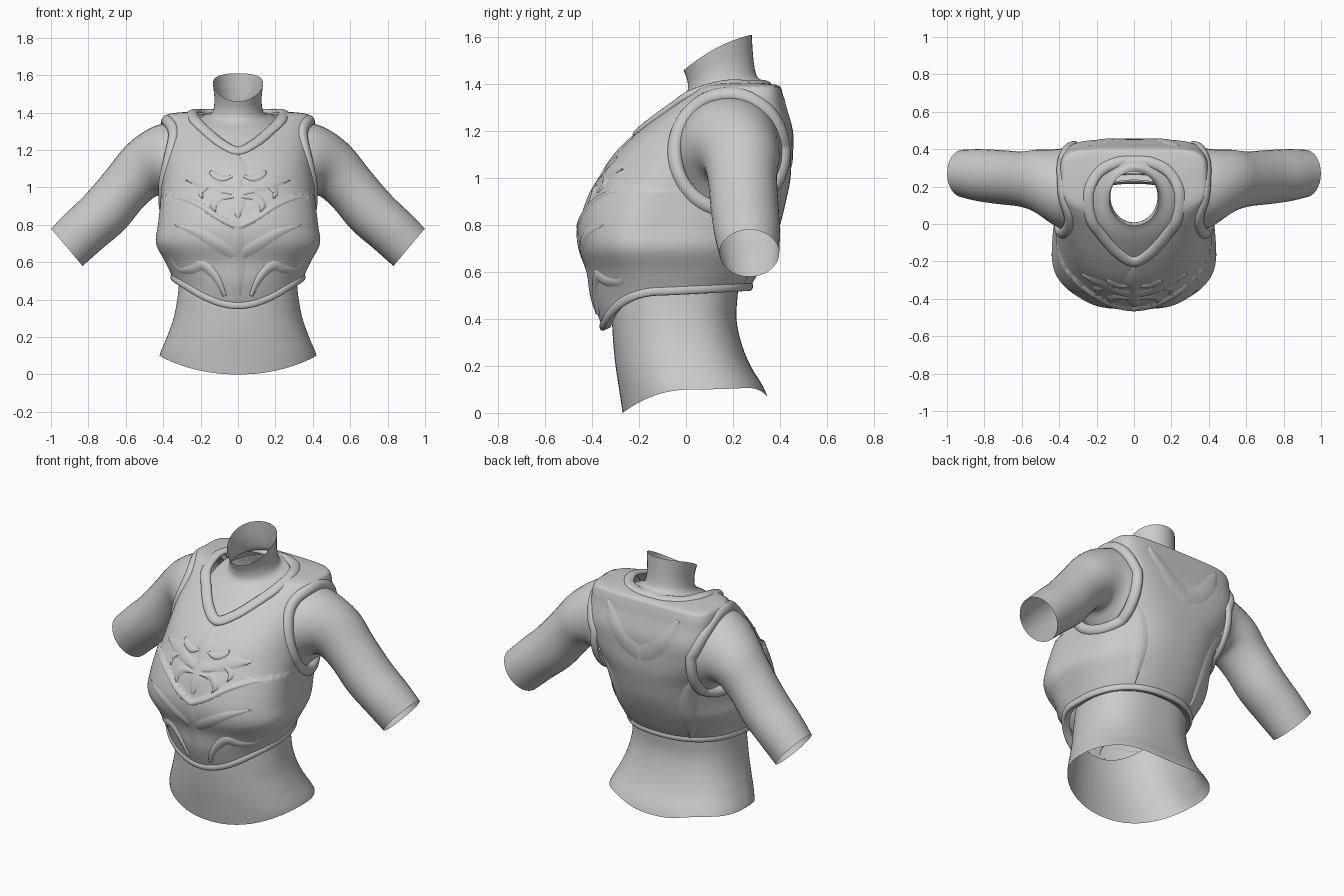
import bpy, bmesh, math
from mathutils import Vector

if "Cube" in bpy.data.objects:
    bpy.data.objects.remove(bpy.data.objects["Cube"])

grey = bpy.data.materials.new("plain grey")
grey.diffuse_color = (0.6, 0.6, 0.6, 1)
grey.use_nodes = True
grey.node_tree.nodes["Principled BSDF"].inputs["Base Color"].default_value = grey.diffuse_color


def make(name, verts, faces, angle=50):
    me = bpy.data.meshes.new(name)
    me.from_pydata(verts, [], faces)
    ob = bpy.data.objects.new(name, me)
    bpy.context.collection.objects.link(ob)
    me.materials.append(grey)
    bm = bmesh.new()
    bm.from_mesh(me)
    bmesh.ops.recalc_face_normals(bm, faces=bm.faces)
    bmesh.ops.delete(bm, geom=[v for v in bm.verts if not v.link_faces], context='VERTS')
    bm.to_mesh(me)
    bm.free()
    bpy.ops.object.select_all(action='DESELECT')
    ob.select_set(True)
    bpy.context.view_layer.objects.active = ob
    bpy.ops.object.shade_smooth_by_angle(angle=math.radians(angle))


def grid(name, rows, closed=True, keep=None, angle=50):
    n = len(rows[0])
    verts = [Vector(p) for r in rows for p in r]
    faces = []
    for i in range(len(rows) - 1):
        for j in range(n if closed else n - 1):
            k = (j + 1) % n
            f = (i * n + j, i * n + k, (i + 1) * n + k, (i + 1) * n + j)
            if keep is None or keep(sum((verts[a] for a in f), Vector()) / 4):
                faces.append(f)
    make(name, verts, faces, angle)


def smooth(pts, n=8, closed=False):
    """Catmull-Rom curve through points of any size."""
    out, m = [], len(pts)
    for i in range(m if closed else m - 1):
        g = lambda k: pts[k % m] if closed else pts[min(max(k, 0), m - 1)]
        for s in range(n):
            t = s / n
            out.append(tuple(0.5 * (2 * b + (c - a) * t + (2 * a - 5 * b + 4 * c - d) * t * t
                       + (3 * b - a - 3 * c + d) * t ** 3)
                       for a, b, c, d in zip(g(i - 1), g(i), g(i + 1), g(i + 2))))
    return out if closed else out + [tuple(pts[-1])]


def lookup(table, k):
    for a, b in zip(table, table[1:]):
        if k <= b[0]:
            t = max(0, (k - a[0]) / (b[0] - a[0]))
            return [p + (q - p) * t for p, q in zip(a, b)]
    return list(table[-1])


def rim(name, path, r, outward, height=.8):
    """Rounded half-round moulding lying on the shell along a closed path."""
    pts = [Vector(p) for p in path]
    rows = []
    for i, p in enumerate(pts):
        t = (pts[(i + 1) % len(pts)] - pts[i - 1]).normalized()
        n = outward(p)
        n = (n - t * n.dot(t)).normalized()
        b = t.cross(n)
        rows.append([p + b * r * math.cos(a) + n * r * height * math.sin(a)
                     for a in (math.radians(-25 + 23 * k) for k in range(11))])
    grid(name, rows + rows[:1], closed=False, angle=80)


# Armour profile: key, z, half width, front y, back y, middle y, front and back squareness
ARMOUR = smooth([
    (.34, .34, .31, -.335, .22, -.08, 2, 2.2), (.42, .42, .325, -.365, .24, -.09, 2, 2.2),
    (.50, .50, .34, -.39, .255, -.1, 2, 2.3), (.60, .60, .385, -.405, .31, -.12, 2.1, 2.4),
    (.70, .70, .435, -.44, .36, -.14, 2.2, 2.4), (.80, .80, .425, -.445, .40, -.13, 2.2, 2.5),
    (.92, .92, .412, -.41, .43, -.08, 2.2, 2.8), (1.0, 1.0, .41, -.365, .445, .0, 2.3, 3.3),
    (1.1, 1.1, .41, -.30, .45, .1, 2.4, 4.2), (1.2, 1.2, .405, -.20, .45, .15, 2.5, 5),
    (1.3, 1.3, .40, -.08, .425, .2, 2.6, 5), (1.365, 1.365, .392, .01, .41, .22, 2.8, 5),
    (1.41, 1.395, .36, .07, .39, .22, 3, 4.5), (1.55, 1.41, .18, .13, .28, .22, 2, 2)])


def neckline(x):
    """Height of the sweetheart edge of the lower plate."""
    return lookup([(0, .80), (.1, .85), (.2, .915), (.3, .955), (.38, .955), (.5, .93)], abs(x))[1]


def ring_point(t, key, grow=0.0):
    _, z, w, f, b, yc, nf, nb = lookup(ARMOUR, key)
    c, s = math.cos(t), math.sin(t)
    n, d = (nf, yc - f) if s < 0 else (nb, b - yc)
    x = w * math.copysign(abs(c) ** (2 / n), c)
    y = yc + d * math.copysign(abs(s) ** (2 / n), s)
    if z < neckline(x):
        grow += .012 * min(1, max(0, .2 - 2 * s))
    return Vector((x, y, z)) + Vector((x, y - yc, 0)).normalized() * grow


def surface_y(x, z, side=-1):
    _, _, w, f, b, yc, nf, nb = lookup(ARMOUR, z)
    n, d = (nf, yc - f) if side < 0 else (nb, b - yc)
    y = yc + side * d * max(0, 1 - abs(x / w) ** n) ** (1 / n)
    return y - .012 if side < 0 and z < neckline(x) else y


def surface_x(y, z):
    _, _, w, f, b, yc, nf, nb = lookup(ARMOUR, z)
    n, d = (nf, yc - f) if y < yc else (nb, b - yc)
    return w * max(0, 1 - abs((y - yc) / d) ** n) ** (1 / n)


def low_edge(t):
    s = math.sin(t)
    return .50 - .15 * abs(s) ** 2.2 if s < 0 else .50 + .02 * s


# Neck opening outline, half from the front then mirrored
front_half = [(x, surface_y(x, z) + .004, z) for x, z in ((0, 1.195), (.09, 1.235), (.175, 1.305), (.23, 1.36))]
half = front_half + [(.245, .16, 1.398), (.195, .27, 1.4), (.1, .325, 1.4), (0, .335, 1.395)]
opening = smooth(half + [(-x, y, z) for x, y, z in half[-2:0:-1]], 8, True)


def in_opening(p):
    hit = False
    for a, b in zip(opening, opening[1:] + opening[:1]):
        if (a[1] > p.y) != (b[1] > p.y) and p.x < a[0] + (b[0] - a[0]) * (p.y - a[1]) / (b[1] - a[1]):
            hit = not hit
    return hit


ARM_Y, ARM_Z, ARM_RY, ARM_RZ = .183, 1.11, .232, .247


def keep_armour(p):
    if p.z > 1.12 and in_opening(p):
        return False
    return not (abs(p.x) > .25 and ((p.y - ARM_Y) / ARM_RY) ** 2 + ((p.z - ARM_Z) / ARM_RZ) ** 2 < .93)


# Breastplate shell with neck and arm openings and a turned-in lower lip
N, M = 160, 90
angles = [2 * math.pi * j / N for j in range(N)]
shell = [[ring_point(t, low_edge(t) + (1.55 - low_edge(t)) * i / M) for t in angles] for i in range(M + 1)]
lip = [ring_point(t, low_edge(t), -.03) + Vector((0, 0, .015)) for t in angles]
grid("breastplate", [lip] + shell, keep=keep_armour)

# Rolled rims
rim("neck_rim", opening, .03, lambda p: Vector((p.x * .6, min(0, p.y - .15) * 1.5, .7)), .6)
rim("bottom_rim", [ring_point(t, low_edge(t) + .02, -.002) for t in angles], .02,
    lambda p: Vector((p.x, p.y + .05, 0)), .6)
for s in (-1, 1):
    path = []
    for j in range(56):
        a = 2 * math.pi * j / 56
        y, z = ARM_Y + ARM_RY * math.cos(a), ARM_Z + ARM_RZ * math.sin(a)
        path.append((s * max(.325, surface_x(y, z) - .012), y, z))
    rim("arm_rim", smooth(path, 2, True), .032,
        lambda p: Vector((s, (p.y - ARM_Y) * 3, max(0, p.z - ARM_Z) * 2)), .85)


def ribbon(name, pts, height, side=-1, mirror=True):
    """Raised ridge on the armour; points are x, z, half width."""
    pts = smooth(pts, 6)
    for s in ((1, -1) if mirror else (1,)):
        rows = []
        for i, (x, z, w) in enumerate(pts):
            a, b = pts[max(i - 1, 0)], pts[min(i + 1, len(pts) - 1)]
            d = Vector((b[0] - a[0], b[1] - a[1])).normalized()
            row = []
            for k, h in ((-1, -.003), (-.5, .65), (0, 1), (.5, .65), (1, -.003)):
                px, pz = x - d.y * w * k, z + d.x * w * k
                row.append((s * px, surface_y(px, pz, side) + side * (h * height if h > 0 else h), pz))
            rows.append(row)
        grid(name, rows, closed=False, angle=70)


# Sweetheart edge, centre ridge and scalloped lower relief
ribbon("bust_edge", [(0, .79, .022), (.1, .84, .022), (.2, .905, .022), (.3, .945, .02), (.37, .945, .012)], .009)
ribbon("centre_ridge", [(0, .78, .03), (0, .6, .05), (0, .42, .02)], .007, mirror=False)
ribbon("lower_chevron", [(0, .63, .035), (.1, .69, .04), (.22, .76, .03), (.34, .80, .004)], .006)
ribbon("lower_scallop", [(.07, .42, .012), (.12, .52, .025), (.19, .58, .032), (.25, .56, .03),
                         (.32, .56, .02), (.37, .63, .008)], .012)

# Chest emblem: a cross of broad leaves with curled tips
ribbon("emblem_spire", [(0, .84, .01), (0, .92, .05), (0, 1.03, .03), (0, 1.09, .065), (0, 1.18, .003)],
       .009, mirror=False)
ribbon("emblem_arm", [(0, .98, .035), (.1, 1.0, .03), (.17, 1.03, .05), (.28, 1.04, .003)], .009)
ribbon("emblem_curl", [(.03, 1.06, .008), (.08, 1.05, .02), (.13, 1.07, .022), (.15, 1.09, .003)], .009)
ribbon("emblem_leaf", [(.02, .95, .01), (.09, .95, .025), (.13, .91, .025), (.12, .87, .003)], .009)
ribbon("emblem_tip", [(.15, 1.01, .008), (.2, .98, .02), (.19, .94, .003)], .009)

# Back relief
ribbon("back_yoke", [(.24, 1.34, .01), (.19, 1.25, .05), (.1, 1.14, .06), (0, 1.09, .06)], .006, 1)
ribbon("back_seam", [(.34, 1.0, .008), (.28, .9, .04), (.24, .76, .05), (.22, .62, .03), (.2, .55, .005)], .012, 1)

# Neck, open at the slanted, arched top and flaring under the rim
neck = []
for yc, z, w, d, slope, arch in smooth([
        (.135, 1.535, .135, .145, .52, .022), (.148, 1.45, .126, .14, .35, .01), (.15, 1.39, .145, .155, .25, 0),
        (.13, 1.35, .22, .22, .28, 0), (.09, 1.28, .26, .285, .3, 0)], 5):
    neck.append([(w * math.cos(t), yc + d * math.sin(t), z + slope * d * math.sin(t) + arch * math.cos(t) ** 2)
                 for t in angles[::4]])
grid("neck", neck)

# Waist, open below with a curved lower edge, squarer towards the back
WAIST = smooth([(0, .43, -.27, .365), (.1, .42, -.285, .335), (.2, .38, -.30, .275), (.3, .345, -.31, .235),
                (.4, .325, -.315, .215), (.5, .315, -.31, .22), (.6, .315, -.30, .23)], 5)
rows = []
for i in range(25):
    row = []
    for t in angles[::2]:
        c, s = math.cos(t), math.sin(t)
        z0 = .1 * c * c if s < 0 else .1 + .015 * s * s - .045 * s ** 10
        z = z0 + (low_edge(t) + .05 - z0) * i / 24
        _, w, f, b = lookup(WAIST, z)
        e = .78 if s > 0 else .95
        row.append((w * math.copysign(abs(c) ** e, c),
                    (f + b) / 2 + (b - f) / 2 * math.copysign(abs(s) ** e, s), z))
    rows.append(row)
grid("waist", rows)

# Arms, open at the cut ends: centre, y radius, across radius, tilt
ARM = smooth([(.355, .185, 1.115, .225, .235, 0), (.42, .195, 1.12, .205, .205, 12),
              (.515, .23, 1.085, .168, .158, 36), (.6, .24, 1.0, .148, .14, 45), (.71, .25, .87, .145, .14, 46),
              (.82, .26, .77, .14, .135, 44), (.915, .27, .68, .127, .131, 40)], 5)
for s in (-1, 1):
    grid("arm", [[(s * (x + rn * math.sin(math.radians(a)) * math.sin(t)), y + ry * math.cos(t),
                   z + rn * math.cos(math.radians(a)) * math.sin(t)) for t in angles[::5]]
                 for x, y, z, ry, rn, a in ARM])
